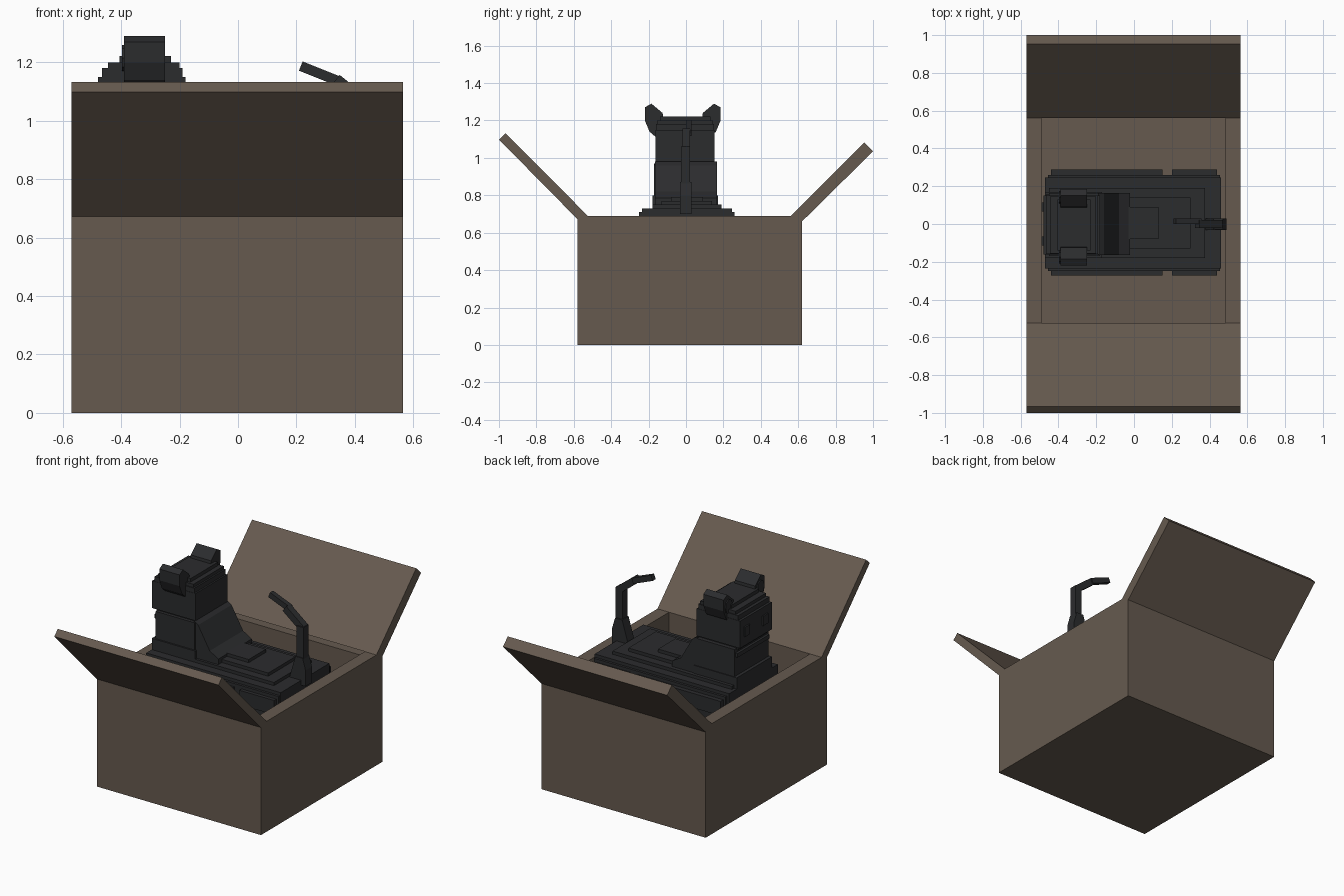
import bpy, bmesh, math

if "Cube" in bpy.data.objects:
    bpy.data.objects.remove(bpy.data.objects["Cube"])


def material(name, rgb):
    m = bpy.data.materials.new(name)
    m.diffuse_color = (*rgb, 1)
    m.use_nodes = True
    m.node_tree.nodes["Principled BSDF"].inputs["Base Color"].default_value = m.diffuse_color
    return m


CARD = material("cardboard_brown", (0.133, 0.102, 0.078))
DARK = material("charcoal", (0.024, 0.025, 0.027))


def prism(name, pts, lo, hi, axis, mat):
    """Extrude a closed profile: axis 'x' takes (y, z) points, axis 'y' takes (x, z)."""
    bm = bmesh.new()
    place = (lambda p, t: (t, p[0], p[1])) if axis == 'x' else (lambda p, t: (p[0], t, p[1]))
    a = [bm.verts.new(place(p, lo)) for p in pts]
    b = [bm.verts.new(place(p, hi)) for p in pts]
    bm.faces.new(a)
    bm.faces.new(b[::-1])
    for i in range(len(pts)):
        j = (i + 1) % len(pts)
        bm.faces.new((a[i], b[i], b[j], a[j]))
    bmesh.ops.recalc_face_normals(bm, faces=bm.faces)
    me = bpy.data.meshes.new(name)
    bm.to_mesh(me)
    bm.free()
    me.materials.append(mat)
    ob = bpy.data.objects.new(name, me)
    bpy.context.collection.objects.link(ob)
    return ob


def block(name, x0, x1, y0, y1, z0, z1, mat=DARK):
    return prism(name, [(x0, z0), (x1, z0), (x1, z1), (x0, z1)], y0, y1, 'y', mat)


def bar(name, p, q, w, y0, y1):
    """Straight bar between two (x, z) points."""
    dx, dz = q[0] - p[0], q[1] - p[1]
    l = math.hypot(dx, dz)
    nx, nz = -dz / l * w / 2, dx / l * w / 2
    prism(name, [(p[0] + nx, p[1] + nz), (q[0] + nx, q[1] + nz),
                 (q[0] - nx, q[1] - nz), (p[0] - nx, p[1] - nz)], y0, y1, 'y', DARK)


# Open carton
X0, X1, Y0, Y1, H = -0.57, 0.565, -0.58, 0.62, 0.69
block("carton_floor", X0, X1, Y0, Y1, 0, 0.06, CARD)
block("carton_left_wall", X0, -0.49, Y0, Y1, 0.06, H, CARD)
block("carton_right_wall", 0.485, X1, Y0, Y1, 0.06, H, CARD)
prism("carton_front_wall", [(Y0, 0.06), (-0.525, 0.06), (-0.525, H), (Y0, 0.675)],
      -0.49, 0.485, 'x', CARD)
block("carton_back_wall", -0.49, 0.485, 0.56, Y1, 0.06, 0.66, CARD)
# Raised flaps
prism("front_flap", [(-0.58, 0.672), (-1.0, 1.098), (-0.965, 1.132), (-0.525, 0.69)],
      X0, X1, 'x', CARD)
prism("back_flap", [(0.62, 0.66), (1.0, 1.035), (0.953, 1.082), (0.56, 0.69)],
      X0, X1, 'x', CARD)

# Stepped machine base
block("chassis", -0.42, 0.42, -0.22, 0.23, 0.06, 0.64)
for x0, x1 in ((-0.44, 0.15), (0.2, 0.44)):
    block("base_skirt", x0, x1, -0.272, 0.288, 0.60, 0.69)
for i, (x0, x1, hw, z0, z1) in enumerate((
        (-0.455, 0.455, 0.25, 0.62, 0.71),
        (-0.47, 0.46, 0.235, 0.64, 0.73),
        (-0.45, 0.375, 0.18, 0.72, 0.75),
        (-0.43, 0.30, 0.13, 0.74, 0.77),
        (-0.05, 0.13, 0.08, 0.76, 0.79))):
    block(f"base_step_{i + 1}", x0, x1, -hw, hw + 0.01, z0, z1)

# Neck with sloping back
block("neck_foot", -0.47, -0.17, -0.18, 0.17, 0.73, 0.80)
block("neck", -0.45, -0.18, -0.17, 0.165, 0.80, 0.97)
block("neck_collar", -0.465, -0.19, -0.16, 0.155, 0.92, 0.945)
prism("neck_slope", [(-0.19, 0.74), (-0.02, 0.74), (-0.02, 0.785), (-0.08, 0.82),
                     (-0.16, 0.96), (-0.19, 0.98)], -0.165, 0.165, 'y', DARK)

# Head with stepped crown
for i, (x0, x1, hw, z0, z1) in enumerate((
        (-0.46, -0.19, 0.15, 0.96, 0.985),
        (-0.48, -0.18, 0.162, 0.98, 1.15),
        (-0.465, -0.19, 0.16, 1.15, 1.18),
        (-0.445, -0.20, 0.155, 1.18, 1.20),
        (-0.405, -0.23, 0.14, 1.20, 1.222))):
    block(f"head_layer_{i + 1}", x0, x1, -hw, hw - 0.01, z0, z1)
for s in (-1, 1):
    block("face_vent", -0.489, -0.48, s * 0.09 - 0.025, s * 0.09 + 0.025, 1.04, 1.10)

# Slanted side pods on the head
pod = [(0.215, 1.27), (0.18, 1.29), (0.12, 1.24), (0.115, 1.20),
       (0.155, 1.11), (0.19, 1.14), (0.215, 1.20)]
for s, side in ((-1, "front"), (1, "back")):
    o = -0.005 if s < 0 else -0.03
    prism(side + "_pod", [(s * y + o, z) for y, z in pod], -0.39, -0.25, 'x', DARK)
    cy, cz = s * 0.17 + o, 1.215
    ring = [(cy + 0.035 * math.cos(k * math.pi / 4), cz + 0.045 * math.sin(k * math.pi / 4))
            for k in range(8)]
    prism(side + "_pod_lens", ring, -0.397, -0.39, 'x', DARK)

# Post with bent arm
prism("post_foot", [(0.37, 0.70), (0.49, 0.70), (0.49, 0.80), (0.47, 0.87),
                    (0.42, 0.87)], -0.033, 0.03, 'y', DARK)
block("post", 0.425, 0.472, -0.028, 0.022, 0.80, 1.06)
bar("arm_lower", (0.455, 1.045), (0.335, 1.14), 0.042, -0.02, 0.022)
bar("arm_tip", (0.35, 1.133), (0.215, 1.187), 0.034, 0.0, 0.03)
